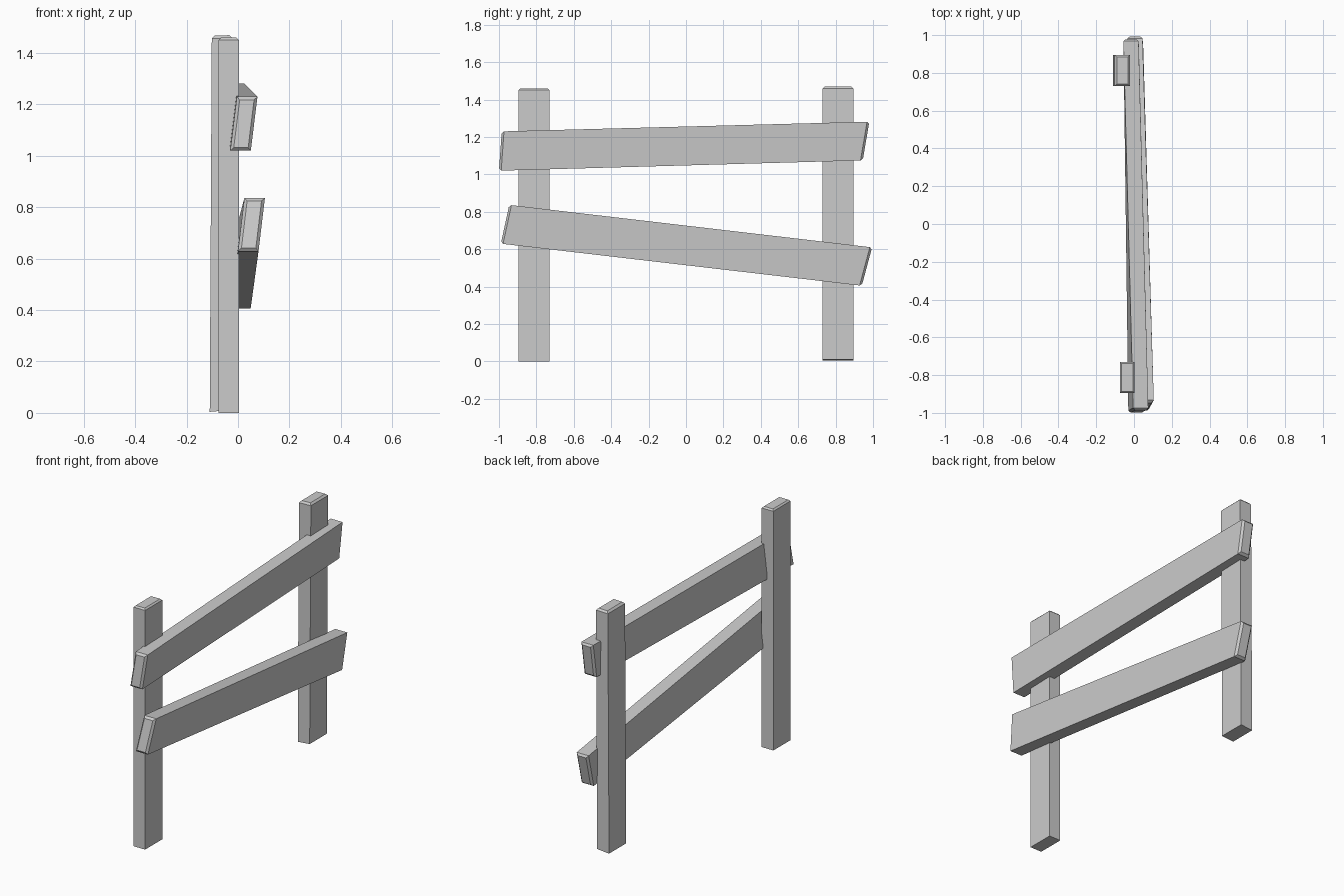
import bpy
from mathutils import Vector

if "Cube" in bpy.data.objects:
    bpy.data.objects.remove(bpy.data.objects["Cube"])


def beam(name, start, end, c0, c1):
    """Four-sided beam between two corner loops, with chamfered ends (c = 0: plain end)."""
    a = [Vector(p) for p in start]
    b = [Vector(p) for p in end]

    def end_rings(loop, other, c):
        if c == 0:
            return [loop]
        cap, ring = [], []
        for i, p in enumerate(loop):
            n = (loop[(i + 1) % 4] - p).normalized() + (loop[i - 1] - p).normalized()
            along = (other[i] - p).normalized()
            cap.append(p + n * c)
            ring.append(p + along * c)
        return [cap, ring]

    rings = end_rings(a, b, c0) + end_rings(b, a, c1)[::-1]
    verts = [v for r in rings for v in r]
    faces = [(3, 2, 1, 0), tuple(range(len(verts) - 4, len(verts)))]
    for k in range(len(rings) - 1):
        for i in range(4):
            j = (i + 1) % 4
            faces.append((4 * k + i, 4 * k + j, 4 * k + 4 + j, 4 * k + 4 + i))
    mesh = bpy.data.meshes.new(name)
    mesh.from_pydata(verts, [], faces)
    ob = bpy.data.objects.new(name, mesh)
    bpy.context.collection.objects.link(ob)
    return ob


def post_loop(x0, x1, y0, y1, z0, z1):
    # z0 / z1 are the heights on the -x and +x sides
    return [(x0, y0, z0), (x1, y0, z1), (x1, y1, z1), (x0, y1, z0)]


def rail_loop(low, high, t=0.08):
    # low / high are the (x, y, z) of the lower and upper +x corners
    return [(low[0] - t, *low[1:]), (high[0] - t, *high[1:]), high, low]


# Posts
beam("front_post", post_loop(-0.075, 0.003, -0.895, -0.73, 0, 0),
     post_loop(-0.075, 0.003, -0.895, -0.73, 1.46, 1.46), 0, 0.009)
beam("back_post", post_loop(-0.11, -0.03, 0.73, 0.895, 0.004, 0.011),
     post_loop(-0.102, -0.022, 0.73, 0.895, 1.468, 1.47), 0, 0.011)

# Crooked rails, leaning at the front and upright at the back
beam("upper_rail", rail_loop((0.05, -1.0, 1.02), (0.076, -0.985, 1.23)),
     rail_loop((0.026, 0.945, 1.075), (0.024, 0.98, 1.282)), 0.012, 0.012)
beam("lower_rail", rail_loop((0.08, -0.99, 0.63), (0.105, -0.945, 0.837)),
     rail_loop((0.049, 0.94, 0.405), (0.045, 0.995, 0.61)), 0.012, 0.012)
